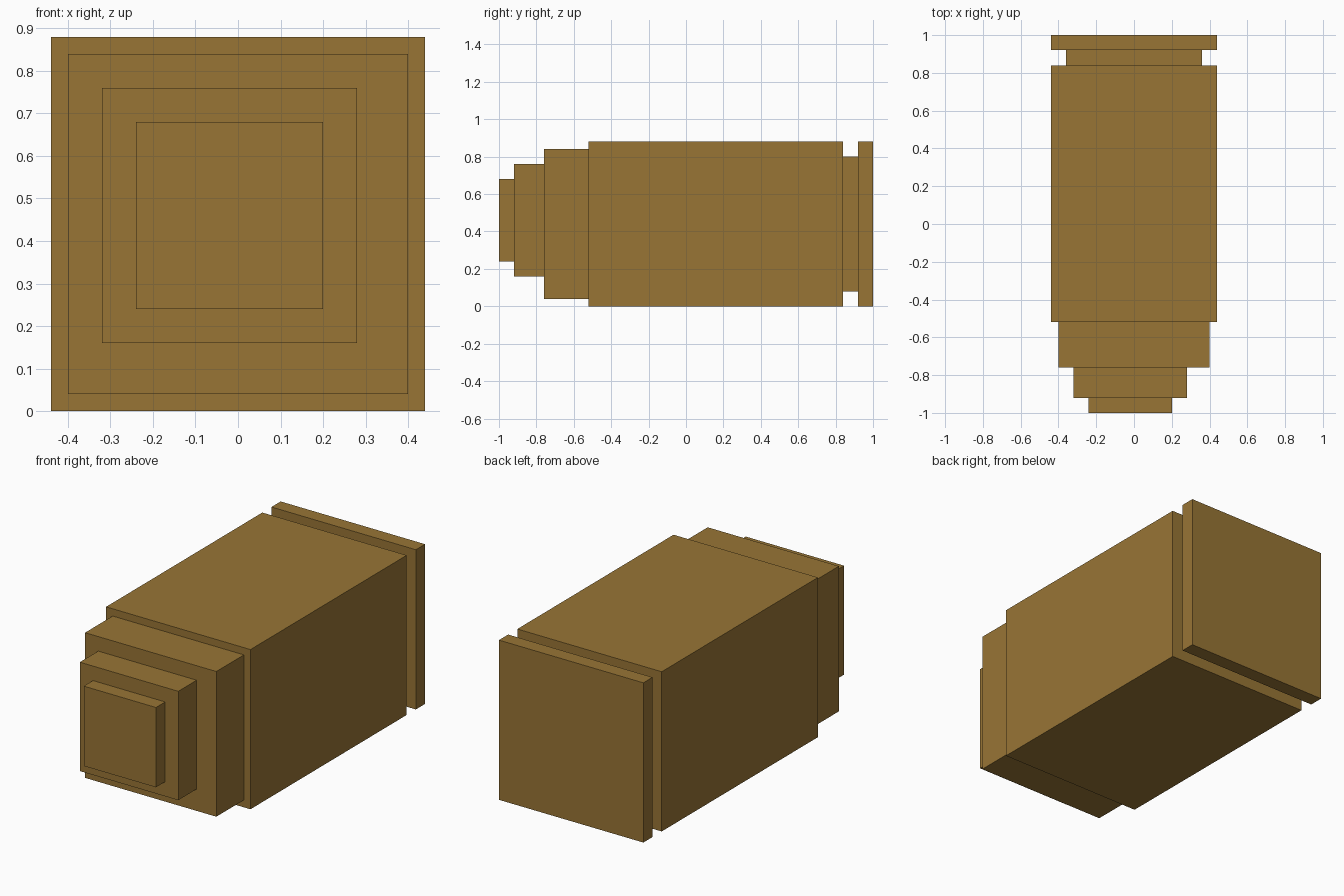
import bpy

if "Cube" in bpy.data.objects:
    bpy.data.objects.remove(bpy.data.objects["Cube"])

brass = bpy.data.materials.new("brass")
brass.diffuse_color = (0.314, 0.178, 0.036, 1)
brass.use_nodes = True
brass.node_tree.nodes["Principled BSDF"].inputs["Base Color"].default_value = brass.diffuse_color


def box(name, x, y, z):
    """Axis-aligned box from (min, max) ranges."""
    bpy.ops.mesh.primitive_cube_add(size=1)
    ob = bpy.context.object
    ob.name = name
    ranges = (x, y, z)
    for v in ob.data.vertices:
        v.co = [lo if c < 0 else hi for c, (lo, hi) in zip(v.co, ranges)]
    ob.data.materials.append(brass)
    return ob


# Stepped nose, from tip to shoulder
box("nose_tip", (-0.24, 0.20), (-1.00, -0.92), (0.24, 0.68))
box("nose_middle", (-0.32, 0.28), (-0.92, -0.76), (0.16, 0.76))
box("nose_base", (-0.40, 0.40), (-0.76, -0.52), (0.04, 0.84))
# Main casing
box("casing", (-0.44, 0.44), (-0.52, 0.84), (0.00, 0.88))
# Recessed groove and rear rim
box("groove", (-0.36, 0.36), (0.84, 0.92), (0.08, 0.80))
box("rim", (-0.44, 0.44), (0.92, 1.00), (0.00, 0.88))
